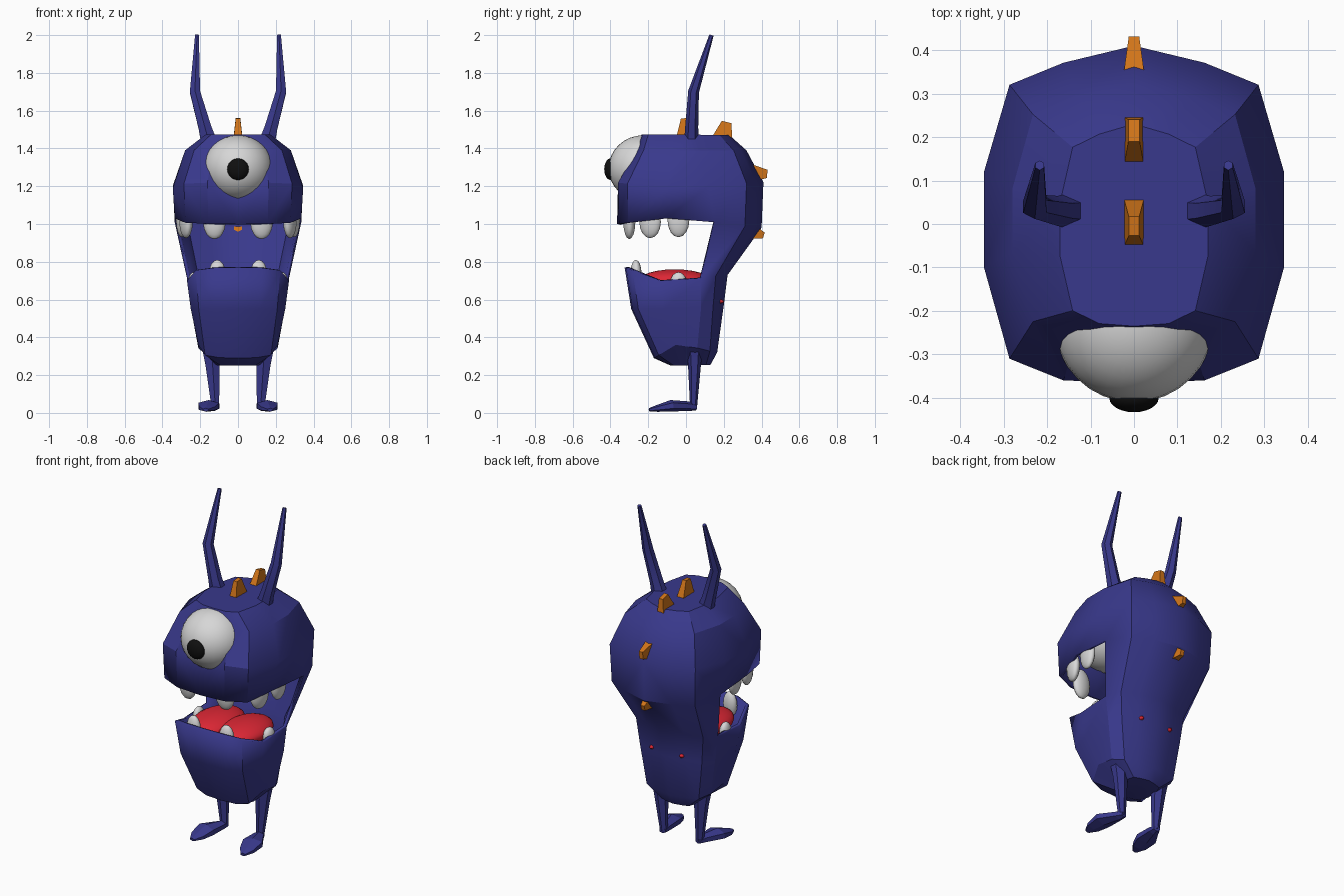
import bpy, bmesh, math
from mathutils import Vector

cube = bpy.data.objects.get("Cube")
if cube:
    bpy.data.objects.remove(cube, do_unlink=True)


def material(name, rgb):
    m = bpy.data.materials.new(name)
    m.use_nodes = True
    m.diffuse_color = (*rgb, 1)
    m.node_tree.nodes["Principled BSDF"].inputs["Base Color"].default_value = (*rgb, 1)
    return m


BLUE = material("indigo skin", (0.04, 0.04, 0.26))
WHITE = material("off white", (0.68, 0.68, 0.68))
BLACK = material("pupil black", (0.005, 0.005, 0.005))
RED = material("tongue red", (0.72, 0.02, 0.035))
ORANGE = material("spike orange", (0.65, 0.18, 0.01))


def finish(name, bm, mat, angle):
    """Turn a bmesh into an object, smooth below the given angle."""
    me = bpy.data.meshes.new(name)
    bm.to_mesh(me)
    bm.free()
    me.materials.append(mat)
    ob = bpy.data.objects.new(name, me)
    bpy.context.collection.objects.link(ob)
    bpy.ops.object.select_all(action='DESELECT')
    ob.select_set(True)
    bpy.context.view_layer.objects.active = ob
    if angle:
        bpy.ops.object.shade_smooth_by_angle(angle=math.radians(angle))
    return ob


def ball(name, loc, size, mat, turn=0, tilt=0, seg=24):
    bm = bmesh.new()
    bmesh.ops.create_uvsphere(bm, u_segments=seg, v_segments=seg // 2, radius=1)
    ob = finish(name, bm, mat, 60)
    ob.location, ob.scale, ob.rotation_euler = loc, size, (tilt, 0, turn)
    return ob


def tube(name, sections, sides, mat, side=1, angle=0):
    """Loft through (x, y, z, half width, half depth) sections."""
    bm = bmesh.new()
    pts = [Vector((s[0] * side, s[1], s[2])) for s in sections]
    rings = []
    for i, s in enumerate(sections):
        t = (pts[min(i + 1, len(pts) - 1)] - pts[max(i - 1, 0)]).normalized()
        u = Vector((1, 0, 0))
        u = (u - t * u.dot(t)).normalized()
        v = t.cross(u)
        k = 1 / math.cos(math.pi / sides)
        ring = []
        for j in range(sides):
            a = 2 * math.pi * (j + 0.5) / sides
            ring.append(bm.verts.new(pts[i] + u * s[3] * k * math.cos(a) + v * s[4] * k * math.sin(a)))
        rings.append(ring)
    for lo, hi in zip(rings, rings[1:]):
        for j in range(sides):
            n = (j + 1) % sides
            bm.faces.new((lo[j], lo[n], hi[n], hi[j]))
    bm.faces.new(rings[0][::-1])
    bm.faces.new(rings[-1])
    bmesh.ops.recalc_face_normals(bm, faces=bm.faces)
    return finish(name, bm, mat, angle)


# Body: half shell of stacked rings, open at the mouth, mirrored and thickened
XF = [0, 0.47, 0.83, 1, 1, 0.83, 0.47, 0]
YF = [0, 0.013, 0.077, 0.346, 0.615, 0.885, 0.95, 1]
# half width, front y, back y, mouth corner y, front z, side z, back z
RINGS = [
    (0.11, -0.08, 0.13, 0.05, 0.25, 0.25, 0.255),
    (0.21, -0.17, 0.165, 0.06, 0.29, 0.36, 0.32),
    (0.25, -0.29, 0.20, 0.08, 0.55, 0.55, 0.57),
    (0.27, -0.325, 0.22, 0.08, 0.77, 0.70, 0.73),
    (0.335, -0.365, 0.40, 0.15, 1.00, 1.03, 0.98),
    (0.345, -0.37, 0.41, 0.12, 1.22, 1.19, 1.22),
    (0.28, -0.27, 0.32, 0.08, 1.39, 1.39, 1.39),
    (0.17, -0.235, 0.23, 0.05, 1.475, 1.475, 1.47),
]
bm = bmesh.new()
grid = []
for r, (w, yf, yb, ym, zf, zs, zb) in enumerate(RINGS):
    row = []
    for c in range(8):
        t = YF[c]
        y = ym if c == 4 else yf + t * (yb - yf)
        z = zf + (zs - zf) * t / 0.346 if t <= 0.346 else zs + (zb - zs) * (t - 0.346) / 0.654
        if r == 5 and c == 0:      # eye socket dent
            y, z = -0.28, 1.18
        row.append(bm.verts.new((w * XF[c], y, z)))
    grid.append(row)
for r in range(7):
    for c in range(7):
        if r == 3 and c < 4:       # mouth opening
            continue
        bm.faces.new((grid[r][c], grid[r][c + 1], grid[r + 1][c + 1], grid[r + 1][c]))
bm.faces.new(grid[0][::-1])
bm.faces.new(grid[-1])
body = finish("body", bm, BLUE, 30)
mir = body.modifiers.new("mirror", 'MIRROR')
mir.use_clip = True
shell = body.modifiers.new("shell", 'SOLIDIFY')
shell.thickness = 0.02
shell.offset = -1

# Eye
ball("eyeball", (0, -0.225, 1.295), (0.185, 0.185, 0.175), WHITE, seg=32)
ball("pupil", (0, -0.40, 1.29), (0.057, 0.033, 0.057), BLACK)

# Paired parts
for side, label in ((1, "left"), (-1, "right")):
    tube(label + "_horn", [(0.155, 0.03, 1.44, 0.042, 0.034), (0.175, 0.03, 1.51, 0.034, 0.03),
                           (0.228, 0.04, 1.70, 0.027, 0.025), (0.217, 0.135, 2.0, 0.010, 0.010)],
         6, BLUE, side, 30)
    tube(label + "_leg", [(0.14, 0.045, 0.37, 0.055, 0.04), (0.135, 0.045, 0.26, 0.038, 0.03),
                          (0.12, 0.04, 0.03, 0.020, 0.016)], 6, BLUE, side, 30)
    tube(label + "_foot", [(0.118, 0.055, 0.03, 0.018, 0.014), (0.125, 0.02, 0.035, 0.028, 0.022),
                           (0.155, -0.08, 0.038, 0.056, 0.026), (0.165, -0.15, 0.024, 0.042, 0.016),
                           (0.17, -0.195, 0.016, 0.015, 0.008)], 6, BLUE, side)
    # Tongue lobe
    ball(label + "_tongue_lobe", (0.095 * side, -0.06, 0.70), (0.13, 0.19, 0.06), RED)
    ball(label + "_tongue_root", (0.10 * side, 0.172, 0.59), (0.015, 0.03, 0.012), RED, seg=8)
    # Teeth: x, y, z, half width, depth, height, turn
    teeth = [("upper_front", 0.125, -0.30, 1.01, 0.06, 0.032, 0.09, 0.1),
             ("upper_middle", 0.275, -0.19, 1.01, 0.06, 0.032, 0.085, 1.25),
             ("upper_back", 0.298, -0.04, 1.02, 0.058, 0.03, 0.09, 1.5),
             ("lower_front", 0.11, -0.265, 0.735, 0.045, 0.03, 0.075, 0.1),
             ("lower_back", 0.235, -0.04, 0.695, 0.042, 0.028, 0.05, 1.5)]
    for n, x, y, z, w, d, h, turn in teeth:
        ball(f"{label}_{n}_tooth", (x * side, y, z), (w, d, h), WHITE, turn * side, seg=16)

# Spikes along the crown and down the back
spikes = [[(0, 0.003, 1.46, 0.023, 0.055), (0, -0.005, 1.56, 0.012, 0.022)],
          [(0, 0.19, 1.44, 0.023, 0.058), (0, 0.215, 1.54, 0.013, 0.026)],
          [(0, 0.35, 1.27, 0.023, 0.045), (0, 0.43, 1.265, 0.012, 0.022)],
          [(0, 0.36, 0.955, 0.022, 0.034), (0, 0.412, 0.94, 0.012, 0.016)]]
for i, s in enumerate(spikes):
    tube(f"spike_{i + 1}", s, 4, ORANGE)
